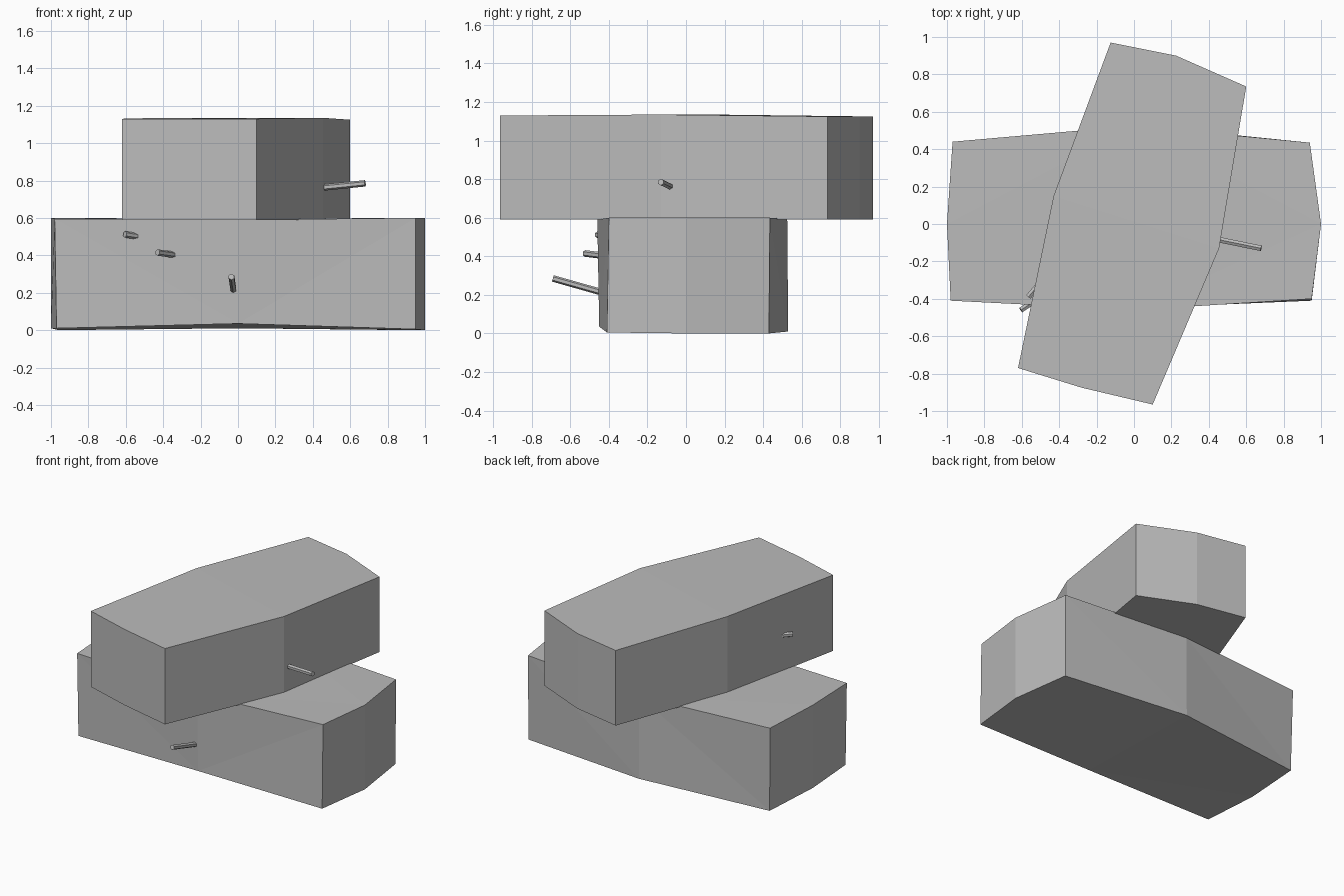
import bpy, bmesh
from mathutils import Vector

if "Cube" in bpy.data.objects:
    bpy.data.objects.remove(bpy.data.objects["Cube"])

stone = bpy.data.materials.new("stone grey")
stone.diffuse_color = (0.5, 0.5, 0.5, 1)
stone.use_nodes = True
stone.node_tree.nodes["Principled BSDF"].inputs["Base Color"].default_value = stone.diffuse_color


def finish(bm, name):
    bmesh.ops.recalc_face_normals(bm, faces=bm.faces)
    me = bpy.data.meshes.new(name)
    bm.to_mesh(me)
    bm.free()
    me.materials.append(stone)
    bpy.context.collection.objects.link(bpy.data.objects.new(name, me))


def block(name, bottom, top):
    """Bulged block between two matching outlines."""
    bm = bmesh.new()
    lo = [bm.verts.new(p) for p in bottom]
    hi = [bm.verts.new(p) for p in top]
    n = len(lo)
    for i in range(n):
        j = (i + 1) % n
        bm.faces.new((lo[i], lo[j], hi[j], hi[i]))
    bm.faces.new(hi)
    bm.faces.new(lo[::-1])
    bmesh.ops.triangulate(bm, faces=bm.faces)
    finish(bm, name)


def peg(name, inner, outer, radius=0.017):
    """Thin six-sided rod, sunk slightly into its block."""
    a, b = Vector(inner), Vector(outer)
    axis = (b - a).normalized()
    a -= axis * 0.03
    bm = bmesh.new()
    bmesh.ops.create_cone(bm, cap_ends=True, segments=6, radius1=radius,
                          radius2=radius, depth=(b - a).length)
    rot = axis.to_track_quat('Z', 'Y')
    for v in bm.verts:
        v.co = rot @ v.co + (a + b) / 2
    finish(bm, name)


# Lower block, front middle of the underside slightly raised
block("lower_block",
      [(-0.97, -0.41, 0.01), (0, -0.45, 0.035), (0.95, -0.41, 0.005), (1, 0, 0),
       (0.94, 0.43, 0), (0, 0.53, 0.01), (-0.96, 0.43, 0), (-1, 0, 0.01)],
      [(-0.98, -0.41, 0.595), (0, -0.46, 0.59), (0.95, -0.40, 0.6), (1, 0, 0.6),
       (0.94, 0.435, 0.6), (0, 0.525, 0.595), (-0.97, 0.44, 0.595), (-1, 0, 0.6)])

# Upper block, laid across the lower one
outline = [(-0.62, -0.77), (-0.28, -0.875), (0.10, -0.965), (0.455, -0.13),
           (0.60, 0.735), (0.225, 0.90), (-0.125, 0.97), (-0.43, 0.15)]
heights = [1.13, 1.13, 1.13, 1.135, 1.125, 1.125, 1.125, 1.135]
block("upper_block", [(x, y, 0.59) for x, y in outline],
      [(x, y, z) for (x, y), z in zip(outline, heights)])

# Pegs sticking out of the sides
peg("upper_right_peg", (0.46, -0.085, 0.763), (0.68, -0.13, 0.785))
peg("upper_left_peg", (-0.535, -0.355, 0.84), (-0.565, -0.39, 0.84))
peg("front_middle_peg", (-0.025, -0.46, 0.22), (-0.035, -0.69, 0.285))
peg("front_left_peg", (-0.36, -0.445, 0.405), (-0.43, -0.525, 0.415))
peg("front_corner_peg", (-0.56, -0.43, 0.505), (-0.605, -0.46, 0.512))
